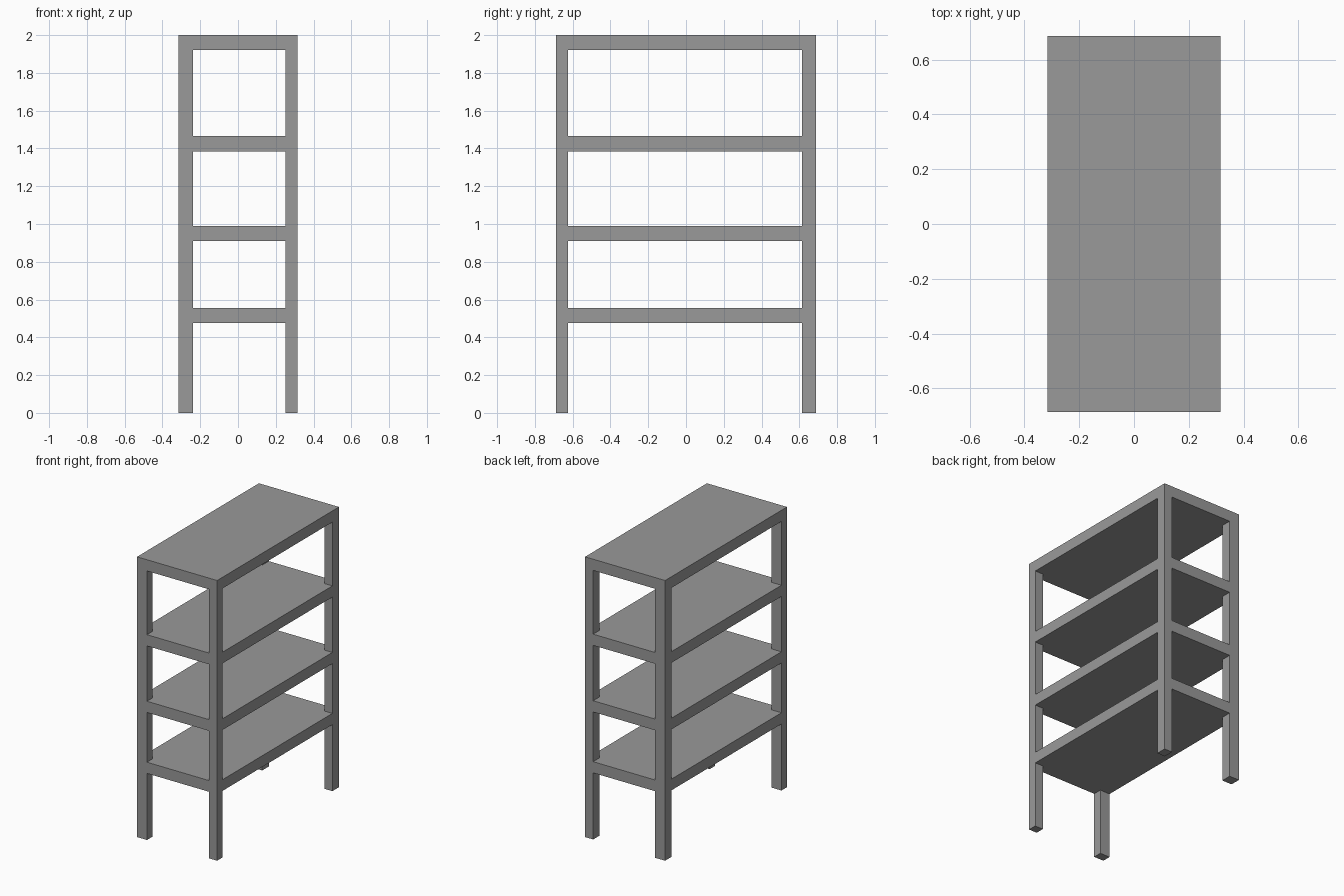
import bpy
import bmesh

if "Cube" in bpy.data.objects:
    bpy.data.objects.remove(bpy.data.objects["Cube"], do_unlink=True)

HALF_X, HALF_Y, HEIGHT = 0.316, 0.687, 2.0
THICK = 0.08
# Inner faces of the legs on each side
LEFT_IN, RIGHT_IN = 0.252, -0.238
FRONT_IN, BACK_IN = -0.625, 0.613

grey = bpy.data.materials.new("grey")
grey.use_nodes = True
colour = (0.32, 0.32, 0.32, 1)
grey.diffuse_color = colour
grey.node_tree.nodes["Principled BSDF"].inputs["Base Color"].default_value = colour


def prism(name, outline, bottom, top):
    """Extrude a flat outline upward into a solid part."""
    bm = bmesh.new()
    face = bm.faces.new([bm.verts.new((x, y, bottom)) for x, y in outline])
    grown = bmesh.ops.extrude_face_region(bm, geom=[face], use_keep_orig=True)
    verts = [v for v in grown["geom"] if isinstance(v, bmesh.types.BMVert)]
    bmesh.ops.translate(bm, verts=verts, vec=(0, 0, top - bottom))
    bmesh.ops.recalc_face_normals(bm, faces=bm.faces)
    mesh = bpy.data.meshes.new(name)
    bm.to_mesh(mesh)
    bm.free()
    mesh.materials.append(grey)
    obj = bpy.data.objects.new(name, mesh)
    bpy.context.collection.objects.link(obj)


def rectangle(x0, x1, y0, y1):
    return [(x0, y0), (x1, y0), (x1, y1), (x0, y1)]


# Top board rests on the legs
prism("top_board", rectangle(-HALF_X, HALF_X, -HALF_Y, HALF_Y), HEIGHT - THICK, HEIGHT)

# Four corner legs
for side, x0, x1 in (("right", -HALF_X, RIGHT_IN), ("left", LEFT_IN, HALF_X)):
    for end, y0, y1 in (("front", -HALF_Y, FRONT_IN), ("back", BACK_IN, HALF_Y)):
        prism(f"{end}_{side}_leg", rectangle(x0, x1, y0, y1), 0, HEIGHT - THICK)

# Shelves, notched at the corners to fit flush around the legs
notched = [
    (RIGHT_IN, -HALF_Y), (LEFT_IN, -HALF_Y), (LEFT_IN, FRONT_IN),
    (HALF_X, FRONT_IN), (HALF_X, BACK_IN), (LEFT_IN, BACK_IN),
    (LEFT_IN, HALF_Y), (RIGHT_IN, HALF_Y), (RIGHT_IN, BACK_IN),
    (-HALF_X, BACK_IN), (-HALF_X, FRONT_IN), (RIGHT_IN, FRONT_IN),
]
for name, top in (("lower", 0.555), ("middle", 0.99), ("upper", 1.465)):
    prism(f"{name}_shelf", notched, top - THICK, top)
